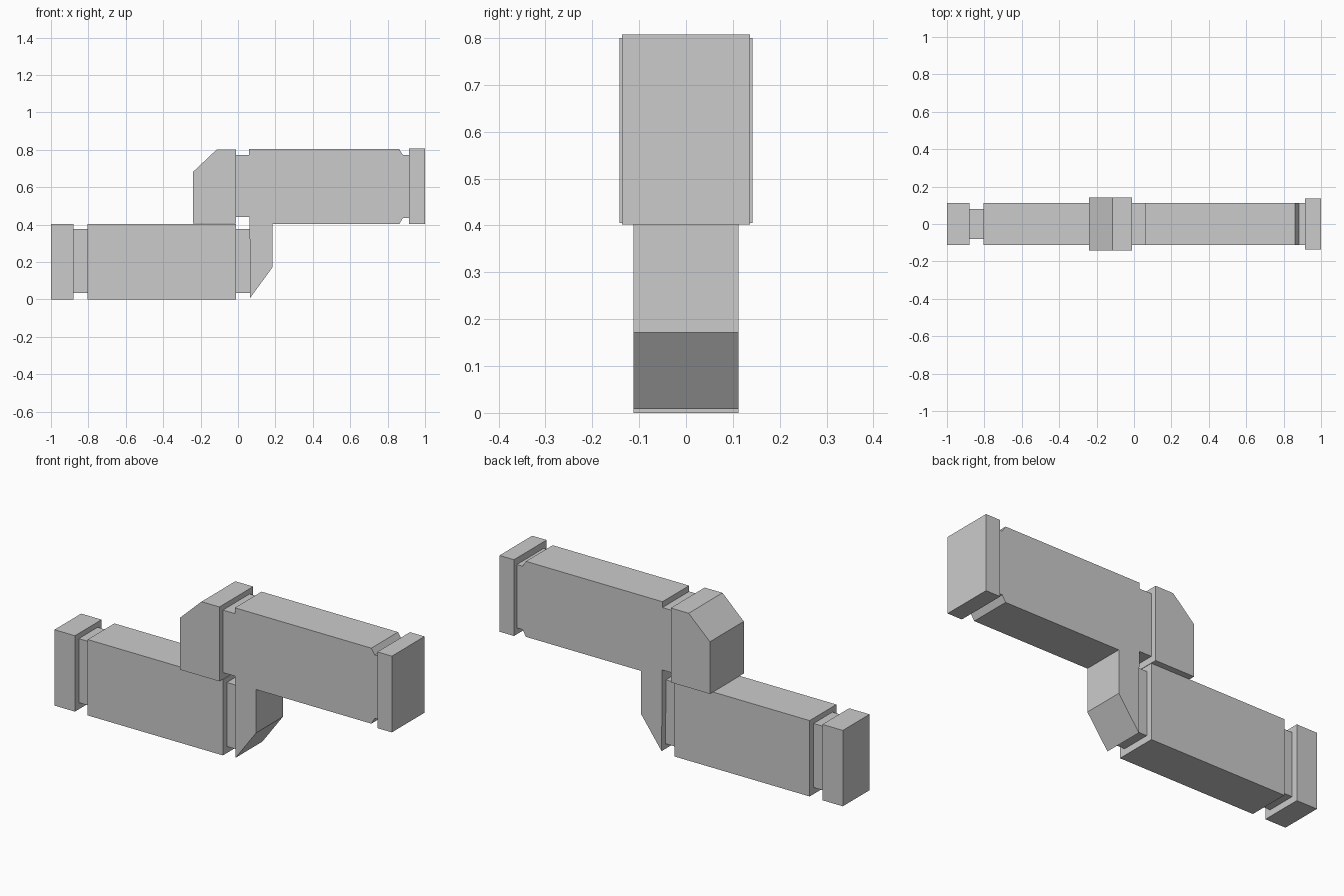
import bpy, bmesh

if "Cube" in bpy.data.objects:
    bpy.data.objects.remove(bpy.data.objects["Cube"])


def extrude_profile(name, points, half_width):
    """Extrude an x-z outline symmetrically along y."""
    bm = bmesh.new()
    face = bm.faces.new([bm.verts.new((x, -half_width, z)) for x, z in points])
    result = bmesh.ops.extrude_face_region(bm, geom=[face])
    new_verts = [v for v in result["geom"] if isinstance(v, bmesh.types.BMVert)]
    bmesh.ops.translate(bm, verts=new_verts, vec=(0, 2 * half_width, 0))
    bmesh.ops.recalc_face_normals(bm, faces=bm.faces)
    mesh = bpy.data.meshes.new(name)
    bm.to_mesh(mesh)
    bm.free()
    obj = bpy.data.objects.new(name, mesh)
    bpy.context.collection.objects.link(obj)
    return obj


def box(name, x0, x1, z0, z1, half_width):
    return extrude_profile(name, [(x0, z0), (x1, z0), (x1, z1), (x0, z1)], half_width)


# Lower arm: end cap, body and the two recessed necks
box("lower_end_cap", -1.0, -0.88, 0.0, 0.403, 0.112)
box("lower_outer_neck", -0.88, -0.805, 0.035, 0.375, 0.079)
box("lower_body", -0.805, -0.01, 0.0, 0.403, 0.112)
box("lower_inner_neck", -0.01, 0.065, 0.035, 0.375, 0.079)

# Upper arm: notched body with the hanging wedge in one outline
extrude_profile("upper_body_with_wedge", [
    (-0.01, 0.44), (0.062, 0.44), (0.065, 0.008), (0.185, 0.172), (0.185, 0.402),
    (0.862, 0.402), (0.882, 0.435), (0.915, 0.435), (0.915, 0.772), (0.882, 0.772),
    (0.862, 0.803), (0.06, 0.803), (0.06, 0.772), (-0.01, 0.772)], 0.112)

# Wider chamfered block and end cap closing the upper arm
extrude_profile("chamfered_block", [
    (-0.24, 0.405), (-0.01, 0.405), (-0.01, 0.8), (-0.115, 0.8), (-0.24, 0.682)], 0.142)
box("upper_end_cap", 0.915, 1.0, 0.402, 0.807, 0.137)
